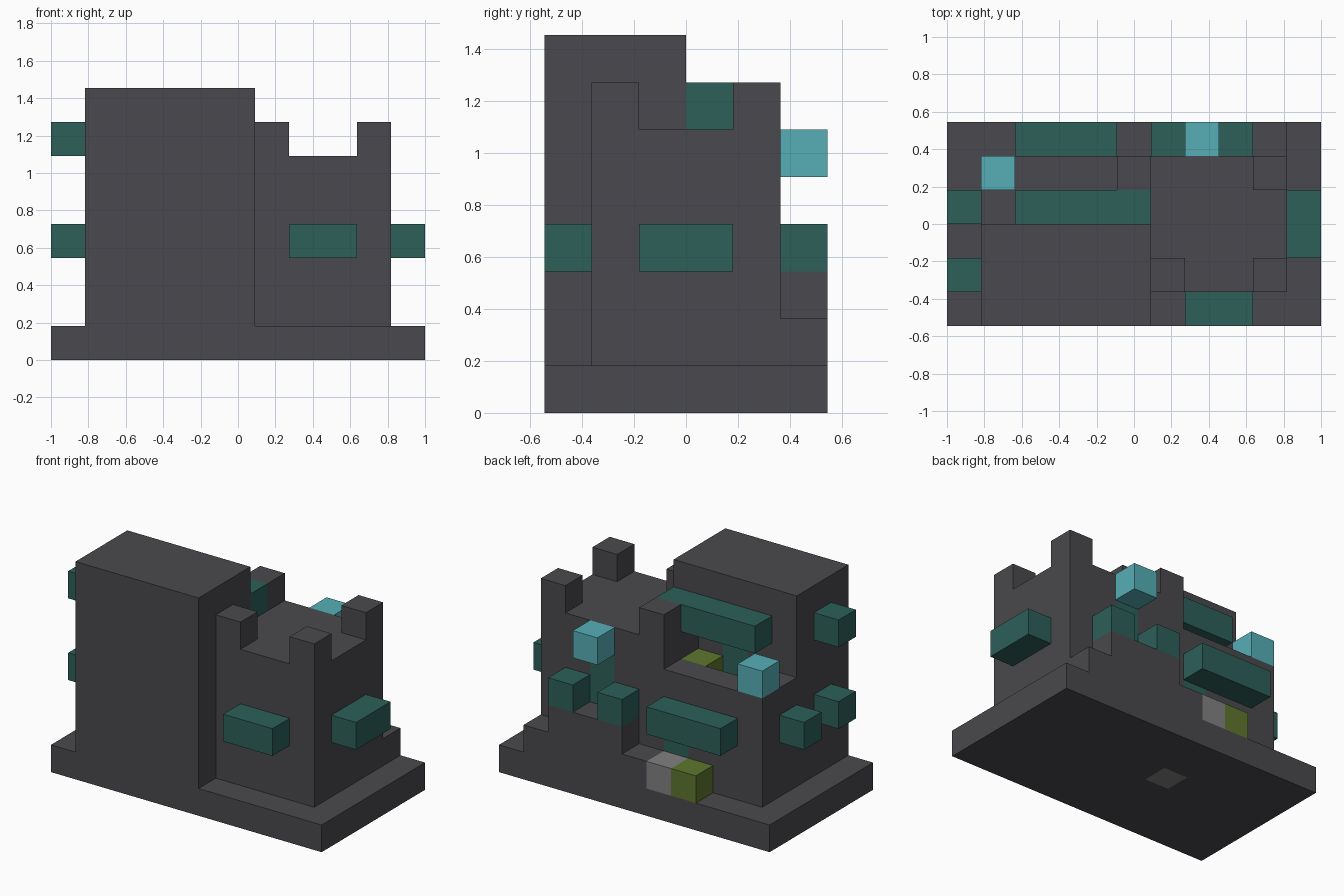
import bpy
import bmesh
from mathutils import Vector

if "Cube" in bpy.data.objects:
    bpy.data.objects.remove(bpy.data.objects["Cube"], do_unlink=True)

U = 2 / 11                        # one block of the building grid
ORIGIN = Vector((-1, -3 * U, 0))  # grid corner: 11 wide, 6 deep, 8 high


def material(name, rgb):
    m = bpy.data.materials.new(name)
    m.use_nodes = True
    m.diffuse_color = (*rgb, 1)
    bsdf = next(n for n in m.node_tree.nodes if n.type == "BSDF_PRINCIPLED")
    bsdf.inputs["Base Color"].default_value = (*rgb, 1)
    bsdf.inputs["Roughness"].default_value = 0.8
    return m


STONE = material("dark stone", (0.068, 0.066, 0.074))
TEAL = material("deep teal", (0.026, 0.117, 0.102))
CYAN = material("light cyan", (0.093, 0.43, 0.47))
GREEN = material("leaf green", (0.112, 0.181, 0.027))
GREY = material("mid grey", (0.22, 0.22, 0.22))


def grid(point):
    return ORIGIN + Vector(point) * U


def block(name, lo, hi, mat=STONE):
    """Box between two grid corners."""
    a, b = grid(lo), grid(hi)
    bm = bmesh.new()
    bmesh.ops.create_cube(bm, size=1)
    for v in bm.verts:
        v.co = [a[n] if v.co[n] < 0 else b[n] for n in range(3)]
    mesh = bpy.data.meshes.new(name)
    bm.to_mesh(mesh)
    bm.free()
    mesh.materials.append(mat)
    obj = bpy.data.objects.new(name, mesh)
    bpy.context.collection.objects.link(obj)
    return obj


def inlay(obj, lo, hi, normal, mat):
    """Cut a flush rectangle into the side facing normal and colour it."""
    a, b, normal = grid(lo), grid(hi), Vector(normal)
    bm = bmesh.new()
    bm.from_mesh(obj.data)
    for n in range(3):
        axis = Vector([float(n == m) for m in range(3)])
        if abs(axis.dot(normal)) > 0.5:
            continue
        for corner in (a, b):
            geom = bm.verts[:] + bm.edges[:] + bm.faces[:]
            bmesh.ops.bisect_plane(bm, geom=geom, dist=1e-5,
                                   plane_co=corner, plane_no=axis)
    obj.data.materials.append(mat)
    for f in bm.faces:
        c = f.calc_center_median()
        inside = all(a[n] - 1e-4 < c[n] < b[n] + 1e-4 for n in range(3))
        if inside and f.normal.dot(normal) > 0.9:
            f.material_index = len(obj.data.materials) - 1
    bm.to_mesh(obj.data)
    bm.free()


# Base slab with a grey square underneath
base = block("base_slab", (0, 0, 0), (11, 6, 1))
inlay(base, (4, 3, 0), (5, 4, 0), (0, 0, -1), GREY)

# Tall front hall, with the terrace door in its back wall
hall = block("tall_hall", (1, 0, 1), (6, 3, 8))
inlay(hall, (3, 3, 4), (4, 3, 6), (0, 1, 0), TEAL)

# Rear wing with a sunken terrace and its parapet
wing = block("rear_wing", (1, 3, 1), (5, 5, 4))
inlay(wing, (4, 5, 1), (5, 5, 3), (0, 1, 0), TEAL)
block("parapet_side", (1, 3, 4), (2, 5, 5))
block("parapet_back", (2, 4, 4), (5, 5, 5))

# Tower with corner battlements and a back door
tower = block("tower", (6, 1, 1), (10, 5, 6))
inlay(tower, (7, 5, 3), (8, 5, 5), (0, 1, 0), TEAL)
block("tower_inner_bay", (5, 3, 1), (6, 5, 6))
for x, y, label in ((6, 1, "front_inner"), (9, 1, "front_outer"),
                    (9, 4, "back_outer"), (5, 4, "back_inner")):
    block("battlement_" + label, (x, y, 6), (x + 1, y + 1, 7))

# Steps up to the tower door
block("landing", (6, 5, 1), (9, 6, 3))
block("outer_step", (9, 5, 1), (10, 6, 2))
block("inner_step", (5, 5, 1), (6, 6, 2))

# Projecting windows and awnings
block("window_front", (7, 0, 3), (9, 1, 4), TEAL)
block("window_left", (10, 2, 3), (11, 4, 4), TEAL)
for y, z, label in ((1, 3, "low_front"), (3, 3, "low_back"), (1, 6, "high")):
    block("window_right_" + label, (0, y, z), (1, y + 1, z + 1), TEAL)
for x, label in ((6, "inner"), (8, "outer")):
    block("door_post_" + label, (x, 5, 3), (x + 1, 6, 4), TEAL)
block("awning_lower", (2, 5, 3), (5, 6, 4), TEAL)
block("awning_upper", (2, 3, 6), (6, 4, 7), TEAL)

# Lamps, shrubs and the grey doorstep
block("lamp_tower", (7, 5, 5), (8, 6, 6), CYAN)
block("lamp_parapet", (1, 4, 5), (2, 5, 6), CYAN)
block("shrub_terrace", (4, 3, 4), (5, 4, 5), GREEN)
block("shrub_ground", (3, 5, 1), (4, 6, 2), GREEN)
block("doorstep", (4, 5, 1), (5, 6, 2), GREY)
